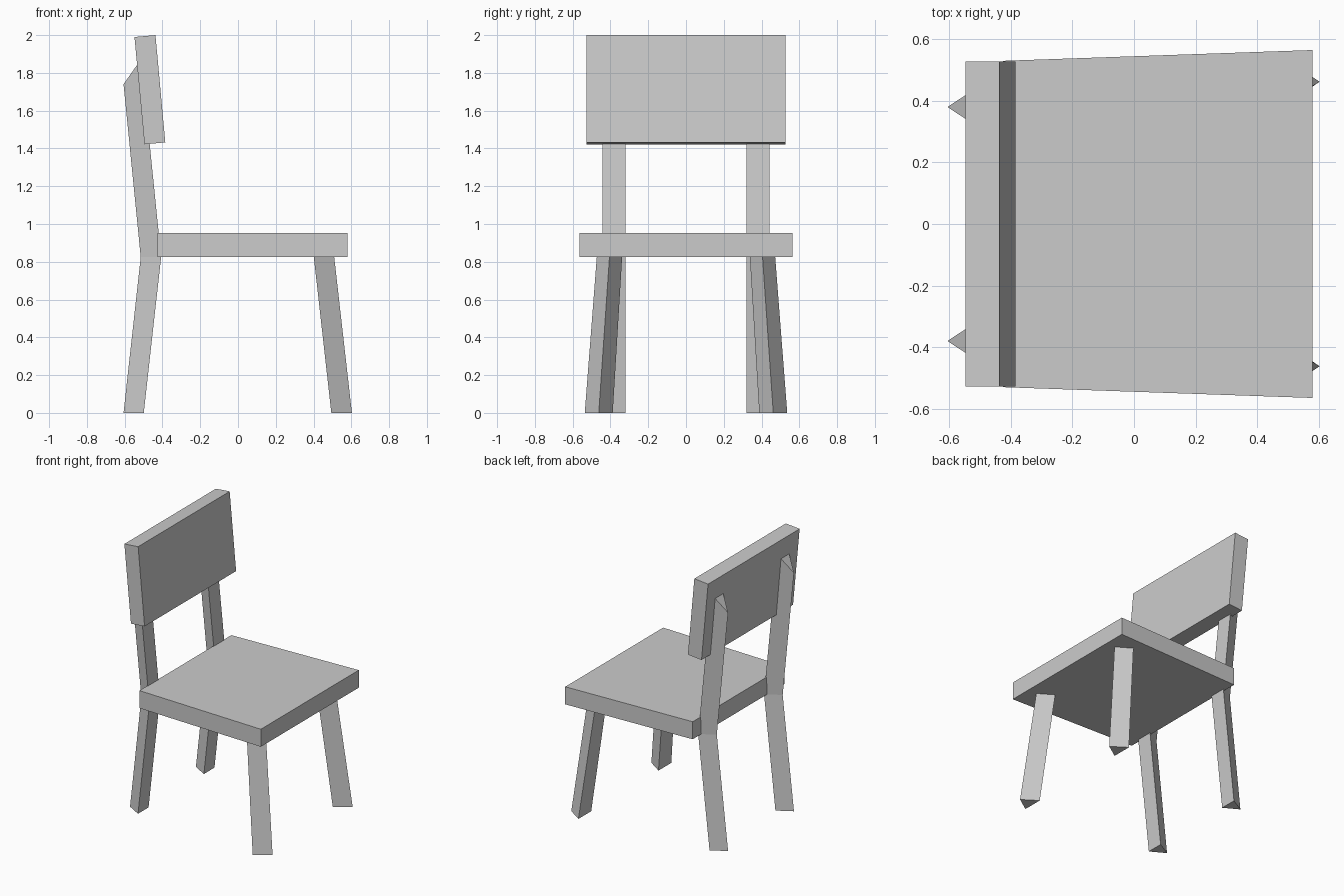
import bpy
import bmesh

if "Cube" in bpy.data.objects:
    bpy.data.objects.remove(bpy.data.objects["Cube"])


def loft(name, rings):
    """Skin a stack of equal-sized rings and cap both ends."""
    bm = bmesh.new()
    loops = [[bm.verts.new(p) for p in ring] for ring in rings]
    n = len(loops[0])
    for low, high in zip(loops, loops[1:]):
        for i in range(n):
            j = (i + 1) % n
            bm.faces.new((low[i], low[j], high[j], high[i]))
    bm.faces.new(loops[0][::-1])
    bm.faces.new(loops[-1])
    bmesh.ops.recalc_face_normals(bm, faces=bm.faces)
    mesh = bpy.data.meshes.new(name)
    bm.to_mesh(mesh)
    bm.free()
    obj = bpy.data.objects.new(name, mesh)
    bpy.context.collection.objects.link(obj)
    return obj


def triangle(tip, base, y, half, tip_z, base_z):
    """Triangular leg section: one tip and a flat base across y."""
    return [(tip, y, tip_z), (base, y - half, base_z), (base, y + half, base_z)]


# Seat: slab that widens towards the sitter's knees
loft("seat", [[(-0.425, -0.53, z), (0.58, -0.565, z),
               (0.58, 0.565, z), (-0.425, 0.53, z)] for z in (0.825, 0.953)])

# Backrest: leaning board, side profile extruded across y
profile = [(-0.495, 1.422), (-0.385, 1.432), (-0.437, 2.0), (-0.548, 1.99)]
loft("backrest", [[(x, y, z) for x, z in profile] for y in (-0.528, 0.528)])

for side, s in (("left", 1), ("right", -1)):
    # Rear leg: bends at the seat and rises to a bevelled end in the backrest
    y = 0.38 * s
    loft(f"rear_leg_{side}", [
        triangle(-0.606, -0.499, y, 0.061, 0, 0),
        triangle(-0.515, -0.407, y, 0.061, 0.825, 0.825),
        triangle(-0.606, -0.513, y, 0.061, 1.74, 1.873)])

    # Front leg: splayed outwards and forwards
    loft(f"front_leg_{side}", [
        triangle(0.603, 0.494, 0.462 * s, 0.074, 0, 0),
        triangle(0.509, 0.401, 0.405 * s, 0.067, 0.828, 0.828)])
